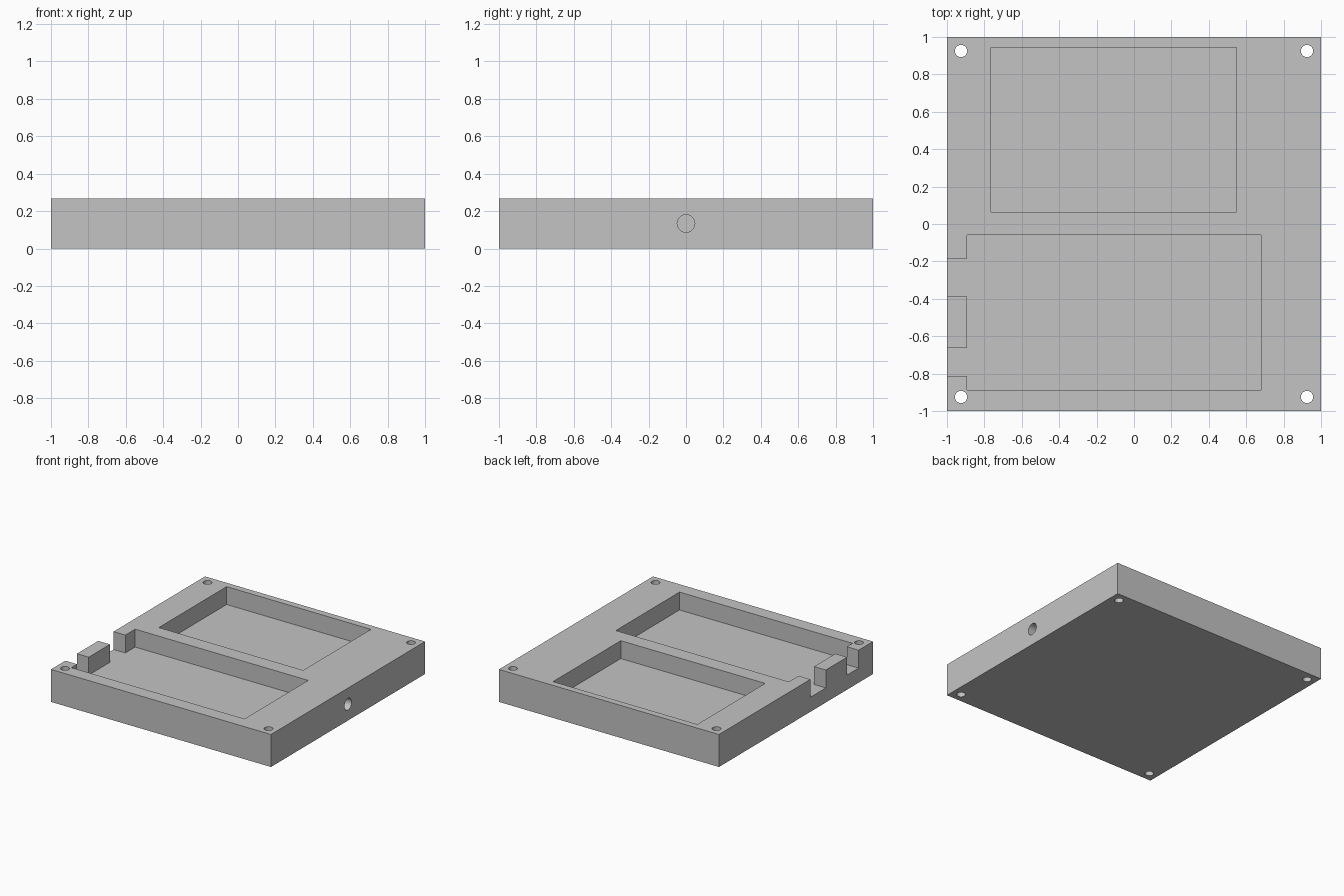
import bpy, bmesh, math
from mathutils import Matrix

cube = bpy.data.objects.get("Cube")
if cube:
    bpy.data.objects.remove(cube, do_unlink=True)

HEIGHT = 0.267
FLOOR = 0.12
TOP = HEIGHT + 0.1

grey = bpy.data.materials.new("plain grey")
grey.use_nodes = True
grey.diffuse_color = (0.55, 0.55, 0.55, 1)
grey.node_tree.nodes["Principled BSDF"].inputs["Base Color"].default_value = grey.diffuse_color


def finish(name, bm):
    bmesh.ops.recalc_face_normals(bm, faces=bm.faces)
    mesh = bpy.data.meshes.new(name)
    bm.to_mesh(mesh)
    bm.free()
    mesh.materials.append(grey)
    obj = bpy.data.objects.new(name, mesh)
    bpy.context.collection.objects.link(obj)
    return obj


def prism(name, outline, z0, z1):
    """Extrude a flat outline from z0 up to z1."""
    bm = bmesh.new()
    face = bm.faces.new([bm.verts.new((x, y, z0)) for x, y in outline])
    up = bmesh.ops.extrude_face_region(bm, geom=[face])["geom"]
    verts = [v for v in up if isinstance(v, bmesh.types.BMVert)]
    bmesh.ops.translate(bm, verts=verts, vec=(0, 0, z1 - z0))
    return finish(name, bm)


def rod(name, radius, length, matrix):
    bm = bmesh.new()
    bmesh.ops.create_cone(bm, cap_ends=True, segments=32, radius1=radius,
                          radius2=radius, depth=length, matrix=matrix)
    return finish(name, bm)


def rect(x0, x1, y0, y1):
    return [(x0, y0), (x1, y0), (x1, y1), (x0, y1)]


# Solid slab
tray = prism("tray", rect(-1, 1, -1, 1), 0, HEIGHT)

# Rear pocket, and front pocket with two openings through the left-hand wall
OUT, WALL = -1.1, -0.893
front_outline = [(0.68, -0.887), (0.68, -0.06), (WALL, -0.06),
                 (WALL, -0.187), (OUT, -0.187), (OUT, -0.387), (WALL, -0.387),
                 (WALL, -0.663), (OUT, -0.663), (OUT, -0.813), (WALL, -0.813),
                 (WALL, -0.887)]
cutters = [prism("rear_pocket", rect(-0.765, 0.547, 0.065, 0.945), FLOOR, TOP),
           prism("front_pocket", front_outline, FLOOR, TOP)]

# Corner screw holes
for sx in (-1, 1):
    for sy in (-1, 1):
        cutters.append(rod("screw_hole", 0.033, 1,
                           Matrix.Translation((sx * 0.925, sy * 0.925, 0))))

# Blind side hole into the wall between the pockets
cutters.append(rod("side_hole", 0.047, 0.6,
                   Matrix.Translation((1, 0, HEIGHT / 2)) @ Matrix.Rotation(math.pi / 2, 4, 'Y')))

# Cut everything out of the slab
bpy.context.view_layer.objects.active = tray
tray.select_set(True)
for cutter in cutters:
    mod = tray.modifiers.new(cutter.name, 'BOOLEAN')
    mod.operation = 'DIFFERENCE'
    mod.solver = 'EXACT'
    mod.object = cutter
    bpy.ops.object.modifier_apply(modifier=mod.name)
    bpy.data.objects.remove(cutter, do_unlink=True)

bpy.ops.object.shade_smooth_by_angle(angle=math.radians(30))
